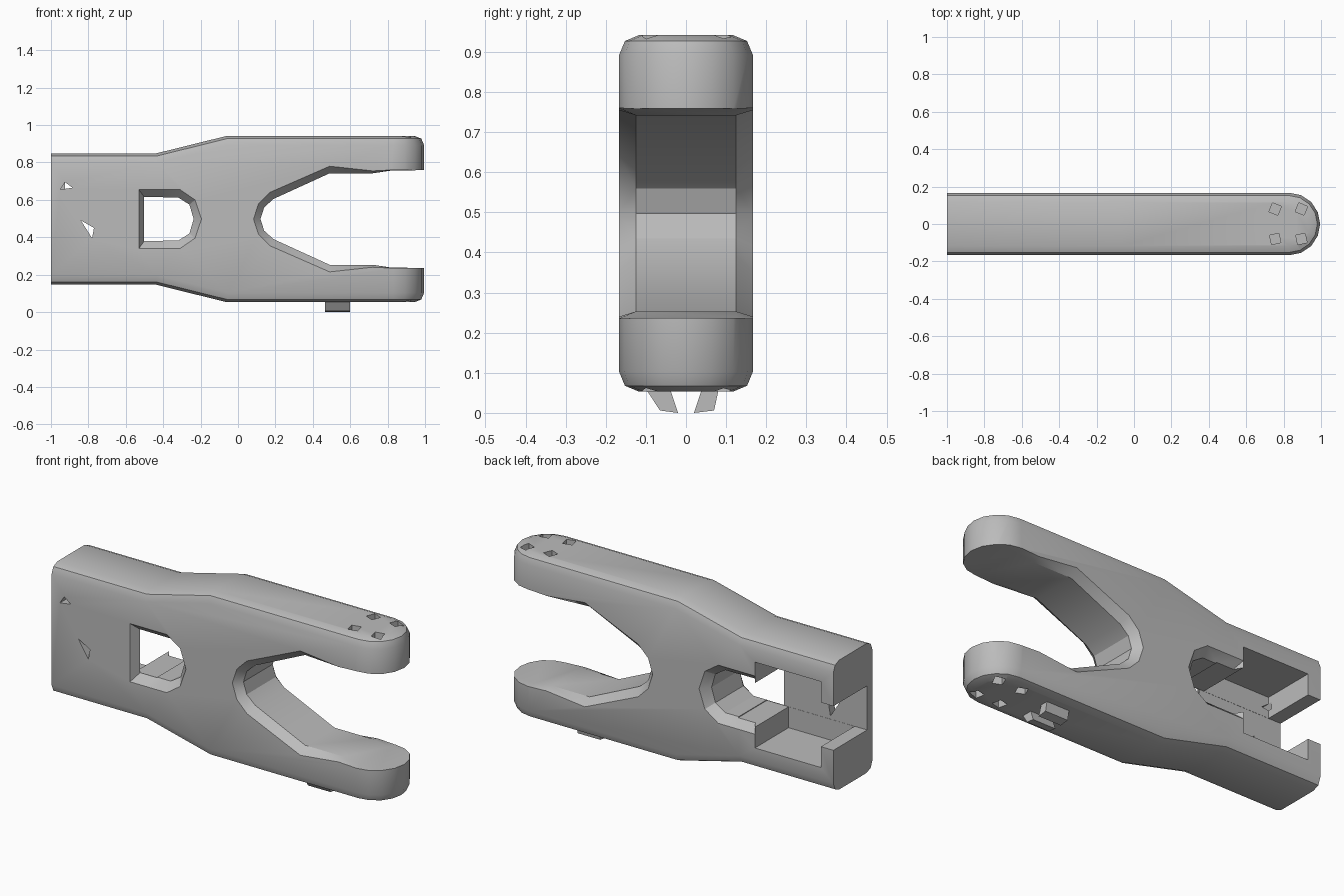
import bpy, bmesh, math
from mathutils import Vector

if "Cube" in bpy.data.objects:
    bpy.data.objects.remove(bpy.data.objects["Cube"], do_unlink=True)

MID = 0.4975   # height of the fork's plane of symmetry
HALF = 0.167   # half thickness

grey = bpy.data.materials.new("light_grey")
grey.use_nodes = True
grey.diffuse_color = (0.5, 0.5, 0.5, 1)
grey.node_tree.nodes["Principled BSDF"].inputs["Base Color"].default_value = (0.5, 0.5, 0.5, 1)


def loft(name, sections):
    """Closed solid through matching rings of points."""
    bm = bmesh.new()
    rings = [[bm.verts.new(p) for p in ring] for ring in sections]
    n = len(rings[0])
    for a, b in zip(rings, rings[1:]):
        for i in range(n):
            j = (i + 1) % n
            bm.faces.new((a[i], a[j], b[j], b[i]))
    bm.faces.new(rings[0])
    bm.faces.new(rings[-1])
    bmesh.ops.recalc_face_normals(bm, faces=bm.faces[:])
    mesh = bpy.data.meshes.new(name)
    bm.to_mesh(mesh)
    bm.free()
    mesh.materials.append(grey)
    ob = bpy.data.objects.new(name, mesh)
    bpy.context.collection.objects.link(ob)
    return ob


def side(points, y):
    return [(x, y, z) for x, z in points]


def mirrored(upper):
    """Complete a side profile by reflecting it about the middle height."""
    lower = [(x, 2 * MID - z) for x, z in reversed(upper) if abs(z - MID) > 1e-4]
    return upper + lower


def box(name, x0, x1, y0, y1, z0, z1):
    return loft(name, [side([(x0, z0), (x1, z0), (x1, z1), (x0, z1)], y) for y in (y0, y1)])


def apply_modifier(ob, kind, **settings):
    mod = ob.modifiers.new(kind.title(), kind)
    for key, value in settings.items():
        setattr(mod, key, value)
    bpy.ops.object.select_all(action='DESELECT')
    bpy.context.view_layer.objects.active = ob
    ob.select_set(True)
    bpy.ops.object.modifier_apply(modifier=mod.name)


def combine(ob, tool, operation='DIFFERENCE'):
    tool.hide_render = True
    apply_modifier(ob, 'BOOLEAN', object=tool, operation=operation, solver='EXACT')
    bpy.data.objects.remove(tool, do_unlink=True)


def flared(name, narrow, wide, inner):
    """Cutter that widens toward the front and back faces."""
    return loft(name, [side(wide, -0.2), side(wide, -HALF), side(narrow, -inner),
                       side(narrow, inner), side(wide, HALF), side(wide, 0.2)])


# Fork body: side outline trimmed to a plan outline with rounded tips
outline = mirrored([(-1.2, 0.848), (-0.44, 0.848), (-0.06, 0.942), (1.1, 0.942)])
body = loft("fork_body", [side(outline, -0.25), side(outline, 0.25)])
plan = [(-1.15, -HALF)]
for i in range(9):
    a = math.pi * (i / 8 - 0.5)
    plan.append((0.83 + 0.165 * math.cos(a), HALF * math.sin(a)))
plan.append((-1.15, HALF))
combine(body, loft("plan_cutter", [[(x, y, z) for x, y in plan] for z in (-0.2, 1.2)]), 'INTERSECT')
apply_modifier(body, 'BEVEL', width=0.05, segments=2, limit_method='ANGLE',
               angle_limit=math.radians(40), use_clamp_overlap=False)
combine(body, box("end_cutter", -1.5, -1.0, -0.5, 0.5, -0.5, 1.5))

# Open jaw between the two arms
jaw_narrow = mirrored([(1.1, 0.76), (0.82, 0.757), (0.72, 0.742), (0.49, 0.742),
                       (0.19, 0.605), (0.14, 0.56), (0.12, MID)])
jaw_wide = mirrored([(1.1, 0.762), (0.82, 0.76), (0.72, 0.755), (0.49, 0.78),
                     (0.17, 0.64), (0.11, 0.58), (0.083, MID)])
combine(body, flared("jaw_cutter", jaw_narrow, jaw_wide, 0.125))

# Rounded window through the stem
window_narrow = mirrored([(-0.5, 0.613), (-0.32, 0.613), (-0.26, 0.575), (-0.237, MID)])
window_wide = mirrored([(-0.53, 0.655), (-0.31, 0.655), (-0.23, 0.6), (-0.195, MID)])
combine(body, flared("window_cutter", window_narrow, window_wide, 0.12))

# Rear pocket with a narrower slot out through the stem end
combine(body, box("slot_cutter", -1.1, -0.4, -0.122, 0.3, 0.378, 0.617))
combine(body, box("pocket_cutter", -0.925, -0.53, -0.121, 0.31, 0.265, 0.73))

# Small pits on the outside of both arm tips
for base in (0, 1):
    for x in (0.755, 0.895):
        for y in (-0.08, 0.08):
            z0, z1 = (0.85, 1.0) if base else (0.0, 0.145)
            turn = 0.4 if y > 0 else 1.0
            ring = [(x + 0.036 * math.cos(turn + k * math.pi / 2),
                     y + 0.036 * math.sin(turn + k * math.pi / 2)) for k in range(4)]
            combine(body, loft("pit_cutter", [[(a, b, z) for a, b in ring] for z in (z0, z1)]))

# Triangular openings in the front wall
for tri in ([(-0.95, 0.655), (-0.885, 0.665), (-0.925, 0.695)],
            [(-0.84, 0.49), (-0.77, 0.45), (-0.78, 0.395)]):
    combine(body, loft("triangle_cutter", [side(tri, -0.3), side(tri, -0.1)]))

# Pair of slanted tabs under the lower arm
for label, tab in (("front", [(-0.11, 0.075), (-0.065, 0.006), (-0.02, 0.0), (-0.045, 0.075)]),
                   ("back", [(0.045, 0.075), (0.02, 0.0), (0.07, 0.006), (0.085, 0.075)])):
    loft(label + "_tab", [[(x, y, z) for y, z in tab] for x in (0.465, 0.6)])

# Soft shading on the rounded edges only
bpy.ops.object.select_all(action='DESELECT')
body.select_set(True)
bpy.context.view_layer.objects.active = body
bpy.ops.object.shade_smooth_by_angle(angle=math.radians(28))
